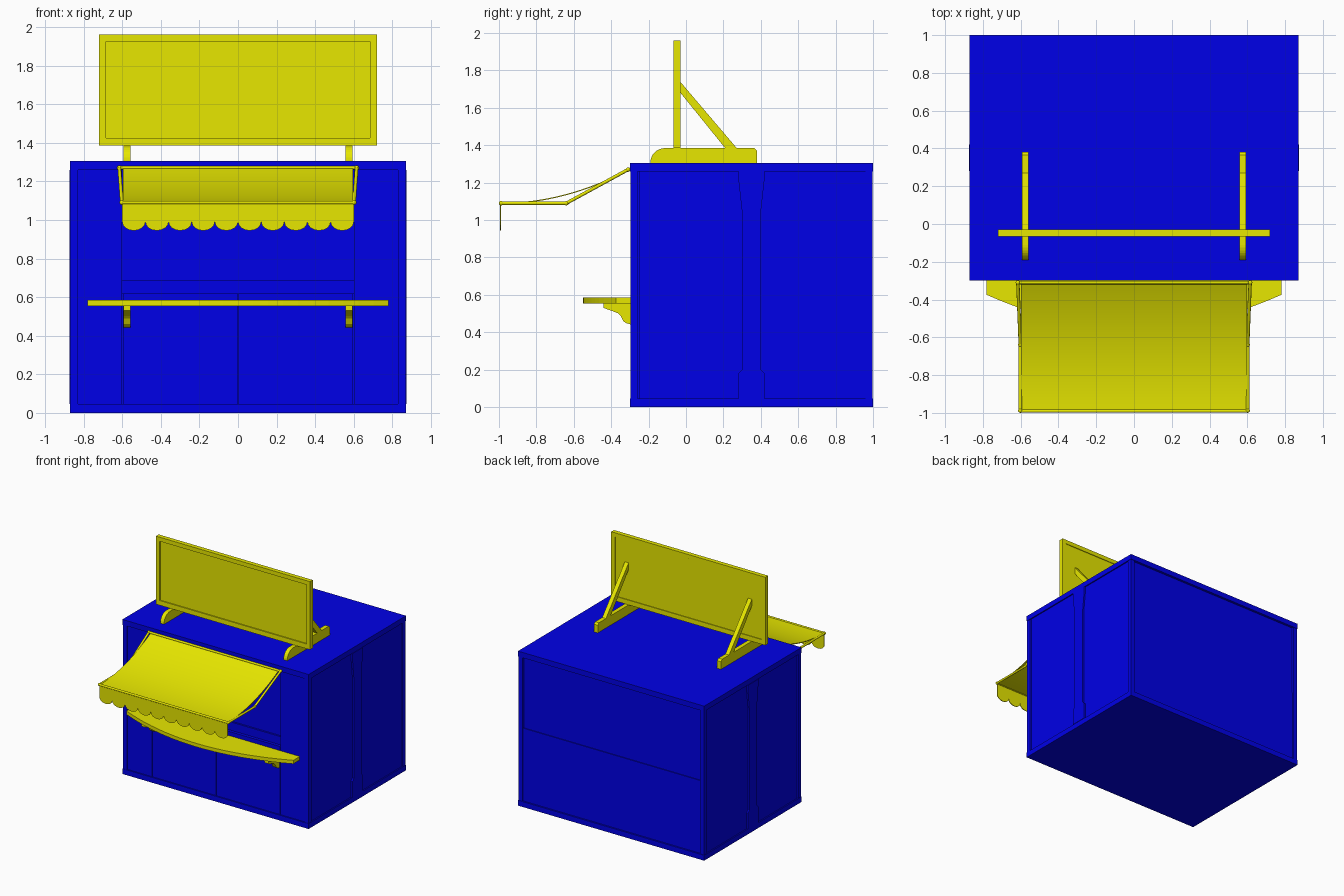
import bpy, bmesh, math
from mathutils import Vector

if "Cube" in bpy.data.objects:
    bpy.data.objects.remove(bpy.data.objects["Cube"])


def make_mat(name, col):
    m = bpy.data.materials.new(name)
    m.diffuse_color = (*col, 1)
    m.use_nodes = True
    m.node_tree.nodes["Principled BSDF"].inputs["Base Color"].default_value = m.diffuse_color
    return m


BLUE = make_mat("blue_paint", (0.0, 0.0, 0.8))
YELLOW = make_mat("yellow_paint", (0.8, 0.8, 0.0))


def finish(bm, name, mat, smooth=False):
    bmesh.ops.recalc_face_normals(bm, faces=bm.faces)
    me = bpy.data.meshes.new(name)
    bm.to_mesh(me)
    bm.free()
    ob = bpy.data.objects.new(name, me)
    bpy.context.collection.objects.link(ob)
    me.materials.append(mat)
    if smooth:
        bpy.ops.object.select_all(action='DESELECT')
        ob.select_set(True)
        bpy.context.view_layer.objects.active = ob
        bpy.ops.object.shade_smooth_by_angle(angle=math.radians(35))
    return ob


def box(name, x0, x1, y0, y1, z0, z1, mat=BLUE):
    bm = bmesh.new()
    bmesh.ops.create_cube(bm, size=1)
    for v in bm.verts:
        v.co = ((x0 + x1) / 2 + v.co.x * (x1 - x0),
                (y0 + y1) / 2 + v.co.y * (y1 - y0),
                (z0 + z1) / 2 + v.co.z * (z1 - z0))
    return finish(bm, name, mat)


def prism(name, pts, a, b, to3d, mat, smooth=False):
    """Extrude a 2D outline from a to b; to3d maps (u, v, w) to a position."""
    bm = bmesh.new()
    f = bm.faces.new([bm.verts.new(to3d(u, v, a)) for u, v in pts])
    ext = bmesh.ops.extrude_face_region(bm, geom=[f])
    shift = Vector(to3d(0, 0, b)) - Vector(to3d(0, 0, a))
    for g in ext["geom"]:
        if isinstance(g, bmesh.types.BMVert):
            g.co += shift
    return finish(bm, name, mat, smooth)


def side(u, v, w):      # outline in y,z, extruded along x
    return (w, u, v)


def plan(u, v, w):      # outline in x,y, extruded along z
    return (u, v, w)


def front(u, v, w):     # outline in x,z, extruded along y
    return (u, w, v)


def rod(name, p, q, r=0.009):
    p, q = Vector(p), Vector(q)
    bm = bmesh.new()
    bmesh.ops.create_cone(bm, cap_ends=True, segments=12, radius1=r, radius2=r, depth=(q - p).length)
    rot = (q - p).to_track_quat('Z', 'Y')
    for v in bm.verts:
        v.co = rot @ v.co + (p + q) / 2
    return finish(bm, name, YELLOW, True)


def ball(name, p, r=0.012):
    bm = bmesh.new()
    bmesh.ops.create_uvsphere(bm, u_segments=12, v_segments=8, radius=r)
    bmesh.ops.translate(bm, verts=bm.verts, vec=p)
    return finish(bm, name, YELLOW, True)


# Kiosk body: core, rims and back panels
box("body_core", -0.86, 0.86, -0.25, 0.98, 0.01, 1.295)
box("bottom_rim", -0.87, 0.87, -0.30, 1.0, 0, 0.045)
box("top_rim", -0.87, 0.87, -0.30, 1.0, 1.26, 1.305)
box("back_lower_panel", -0.83, 0.83, 0.97, 0.987, 0.045, 0.66)

# Front lower doors and window sill strip
for s, n in ((-1, "left"), (1, "right")):
    box(n + "_front_door", *sorted((s * 0.003, s * 0.597)), -0.29, -0.24, 0.045, 0.62)
box("window_sill", -0.6, 0.6, -0.265, -0.24, 0.62, 0.69)

# Side pilaster outline, wide at both ends
pilaster = [(0.28, 0.045), (0.28, 0.18), (0.30, 0.20), (0.30, 1.04), (0.28, 1.22), (0.28, 1.26),
            (0.42, 1.26), (0.42, 1.22), (0.40, 1.04), (0.40, 0.20), (0.42, 0.18), (0.42, 0.045)]
# Shelf and sign support outlines
bracket = [(-0.26, 0.556), (-0.44, 0.556), (-0.44, 0.53), (-0.39, 0.512), (-0.365, 0.502),
           (-0.35, 0.488), (-0.335, 0.46), (-0.322, 0.45), (-0.30, 0.443), (-0.26, 0.443)]
foot = [(0.38, 1.304), (0.38, 1.37), (0.365, 1.385)]
foot += [(-0.11 - 0.08 * math.sin(t * math.pi / 16), 1.31 + 0.075 * math.cos(t * math.pi / 16)) for t in range(9)]
foot += [(-0.19, 1.304)]
brace = [(-0.031, 1.74), (-0.031, 1.682), (0.21, 1.384), (0.272, 1.384)]

for s, n in ((-1, "left"), (1, "right")):
    for y0, y1, c in ((-0.298, -0.26, "front"), (0.96, 0.996, "back")):
        box(f"{n}_{c}_post", *sorted((s * 0.83, s * 0.867)), y0, y1, 0.045, 1.26)
    box(n + "_front_panel", *sorted((s * 0.6, s * 0.84)), -0.29, -0.24, 0.045, 1.26)
    prism(n + "_side_pilaster", pilaster, s * 0.85, s * 0.873, side, BLUE)
    for nm, pts in (("shelf_bracket", bracket), ("sign_foot", foot), ("sign_brace", brace)):
        prism(f"{n}_{nm}", pts, s * 0.558, s * 0.593, side, YELLOW)

# Counter shelf with bowed front edge
N = 20
bow = [(0.78 - 1.56 * i / N, -0.375 - 0.175 * (1 - abs(1 - 2 * i / N) ** 2)) for i in range(N + 1)]
prism("counter_shelf", [(-0.78, -0.29), (-0.6, -0.29), (-0.6, -0.25), (0.6, -0.25), (0.6, -0.29), (0.78, -0.29)] + bow,
      0.555, 0.585, plan, YELLOW)

# Sign board with inset panels on the front and back
box("sign_board", -0.69, 0.69, -0.058, -0.042, 1.40, 1.94, YELLOW)
for z0, z1, n in ((1.385, 1.425, "bottom"), (1.925, 1.96, "top")):
    box(f"sign_{n}_rail", -0.72, 0.72, -0.067, -0.03, z0, z1, YELLOW)
for s, n in ((-1, "left"), (1, "right")):
    box(f"sign_{n}_stile", *sorted((s * 0.685, s * 0.72)), -0.067, -0.03, 1.425, 1.925, YELLOW)
    box(f"sign_{n}_back_panel", *sorted((s * 0.004, s * 0.685)), -0.045, -0.036, 1.425, 1.925, YELLOW)

# Awning canvas, sagging curve given a little thickness
curve = []
for i in range(17):
    t = i / 16
    curve.append((-0.305 - 0.685 * t, 1.272 - 0.18 * (1 - (1 - t) ** 2.0)))
canvas = curve + [(y, z - 0.006) for y, z in reversed(curve)]
prism("awning_canvas", canvas, -0.597, 0.597, side, YELLOW, True)

# Scalloped valance hanging from the front edge
edge = [(0.6, 1.09), (-0.6, 1.09)]
for k in range(10):
    cx = -0.54 + 0.12 * k
    edge += [(cx - 0.06 * math.cos(a * math.pi / 8), 0.99 - 0.045 * math.sin(a * math.pi / 8))
             for a in range(0 if k == 0 else 1, 9)]
prism("awning_valance", edge, -0.994, -0.988, front, YELLOW)

# Awning frame: bars, folding arms and joints
rod("awning_front_bar", (-0.605, -0.99, 1.09), (0.605, -0.99, 1.09))
rod("awning_wall_bar", (-0.62, -0.31, 1.27), (0.62, -0.31, 1.27))
for s, n in ((-1, "left"), (1, "right")):
    a, b, c = (s * 0.615, -0.31, 1.27), (s * 0.602, -0.64, 1.09), (s * 0.602, -0.988, 1.09)
    rod(n + "_awning_upper_arm", a, b)
    rod(n + "_awning_lower_arm", b, c)
    for i, p in enumerate((a, b, c)):
        ball(f"{n}_awning_joint_{i + 1}", p)
